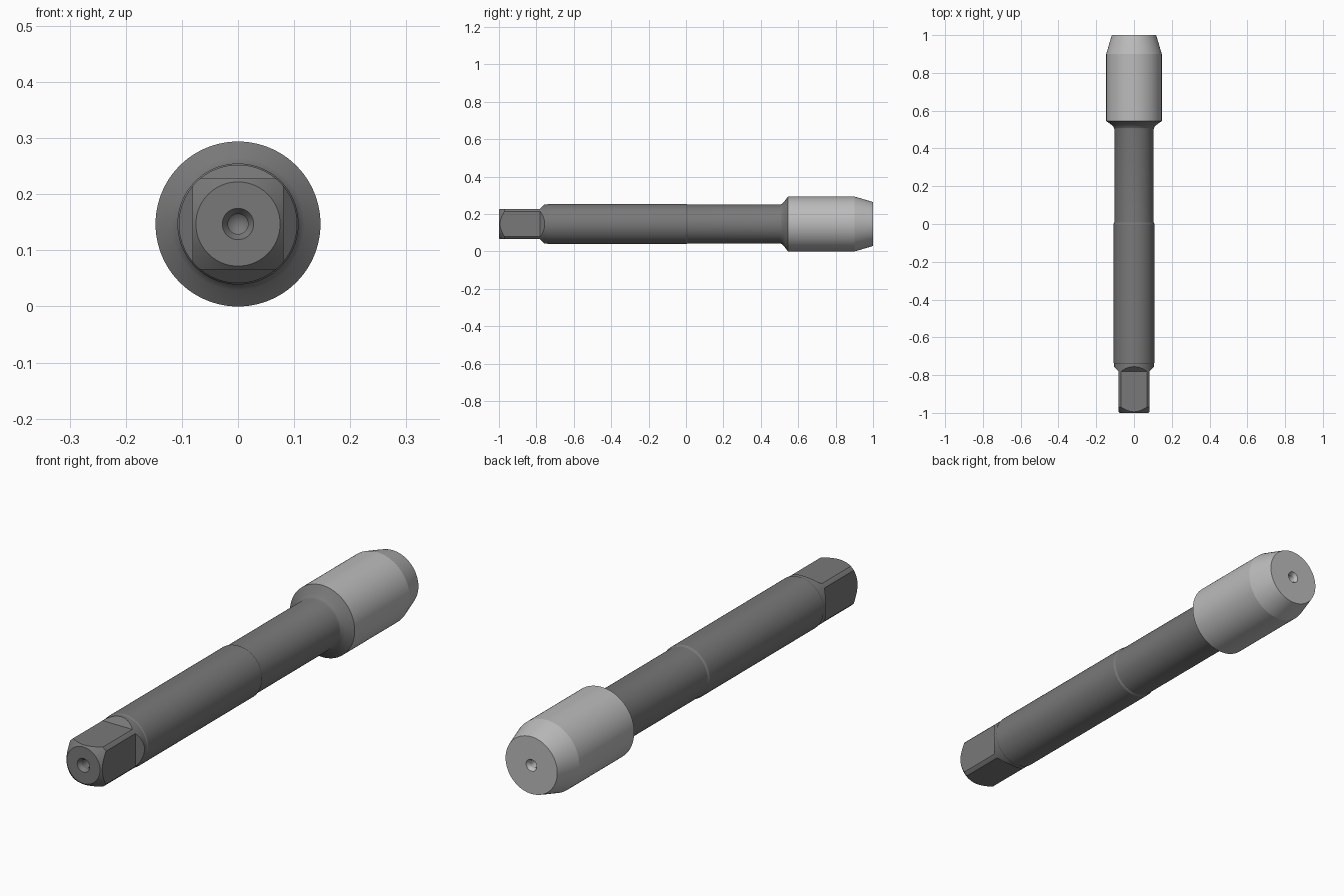
import bpy
import bmesh
import math
from mathutils import Vector

if "Cube" in bpy.data.objects:
    bpy.data.objects.remove(bpy.data.objects["Cube"], do_unlink=True)

AXIS_Z = 0.147


def material(name, grey):
    mat = bpy.data.materials.new(name)
    mat.use_nodes = True
    colour = (grey, grey, grey, 1)
    mat.diffuse_color = colour
    mat.node_tree.nodes["Principled BSDF"].inputs["Base Color"].default_value = colour
    return mat


dark_steel = material("dark steel", 0.19)
light_steel = material("light steel", 0.5)


def finish(bm, name, mat):
    bmesh.ops.remove_doubles(bm, verts=bm.verts, dist=1e-5)
    bmesh.ops.recalc_face_normals(bm, faces=bm.faces)
    mesh = bpy.data.meshes.new(name)
    bm.to_mesh(mesh)
    bm.free()
    obj = bpy.data.objects.new(name, mesh)
    obj.location.z = AXIS_Z
    mesh.materials.append(mat)
    bpy.context.collection.objects.link(obj)
    return obj


def lathe(name, profile, mat, steps=96):
    """Turn (radius, y) points about the y axis."""
    bm = bmesh.new()
    verts = [bm.verts.new((r, y, 0)) for r, y in profile]
    edges = [bm.edges.new(pair) for pair in zip(verts, verts[1:])]
    bmesh.ops.spin(bm, geom=verts + edges, cent=(0, 0, 0), axis=(0, 1, 0),
                   angle=math.tau, steps=steps, use_merge=True)
    return finish(bm, name, mat)


def square_sleeve(name, sections, mat):
    """Square prism along y from (half width, y) sections."""
    bm = bmesh.new()
    rings = []
    for h, y in sections:
        rings.append([bm.verts.new((sx * h, y, sz * h))
                      for sx, sz in ((-1, -1), (1, -1), (1, 1), (-1, 1))])
    for a, b in zip(rings, rings[1:]):
        for i in range(4):
            j = (i + 1) % 4
            bm.faces.new((a[i], a[j], b[j], b[i]))
    bm.faces.new(rings[0])
    bm.faces.new(rings[-1])
    return finish(bm, name, mat)


def smooth(obj):
    bpy.ops.object.select_all(action="DESELECT")
    obj.select_set(True)
    bpy.context.view_layer.objects.active = obj
    bpy.ops.object.shade_smooth_by_angle(angle=math.radians(14))


# Square drive end: turned blank with a centre hole, trimmed to four flats
drive = lathe("square_drive", [
    (0, -0.92), (0.018, -0.935), (0.018, -0.985), (0.028, -1), (0.075, -1),
    (0.1055, -0.97), (0.1055, -0.74), (0, -0.74)], dark_steel)
sleeve = square_sleeve("flat_cutter", [
    (0.081, -1.1), (0.081, -0.78), (0.107, -0.754), (0.17, -0.69)], dark_steel)
sleeve.hide_render = True
trim = drive.modifiers.new("flats", "BOOLEAN")
trim.operation = "INTERSECT"
trim.solver = "EXACT"
trim.object = sleeve
bpy.context.view_layer.objects.active = drive
bpy.ops.object.modifier_apply(modifier=trim.name)
bpy.data.objects.remove(sleeve, do_unlink=True)

# Stepped shank flaring into the head
shank = lathe("shank", [
    (0.1055, -0.74), (0.108, -0.735), (0.108, 0), (0.104, 0.008),
    (0.104, 0.5), (0.106, 0.509), (0.111, 0.517), (0.118, 0.524),
    (0.147, 0.545)], dark_steel)

# Cutting head with tapered lead and centre hole
head = lathe("head", [
    (0.147, 0.545), (0.147, 0.9), (0.122, 0.985), (0.117, 1), (0.024, 1),
    (0.016, 0.987), (0.016, 0.94), (0, 0.925)], light_steel)

for part in (drive, shank, head):
    smooth(part)
